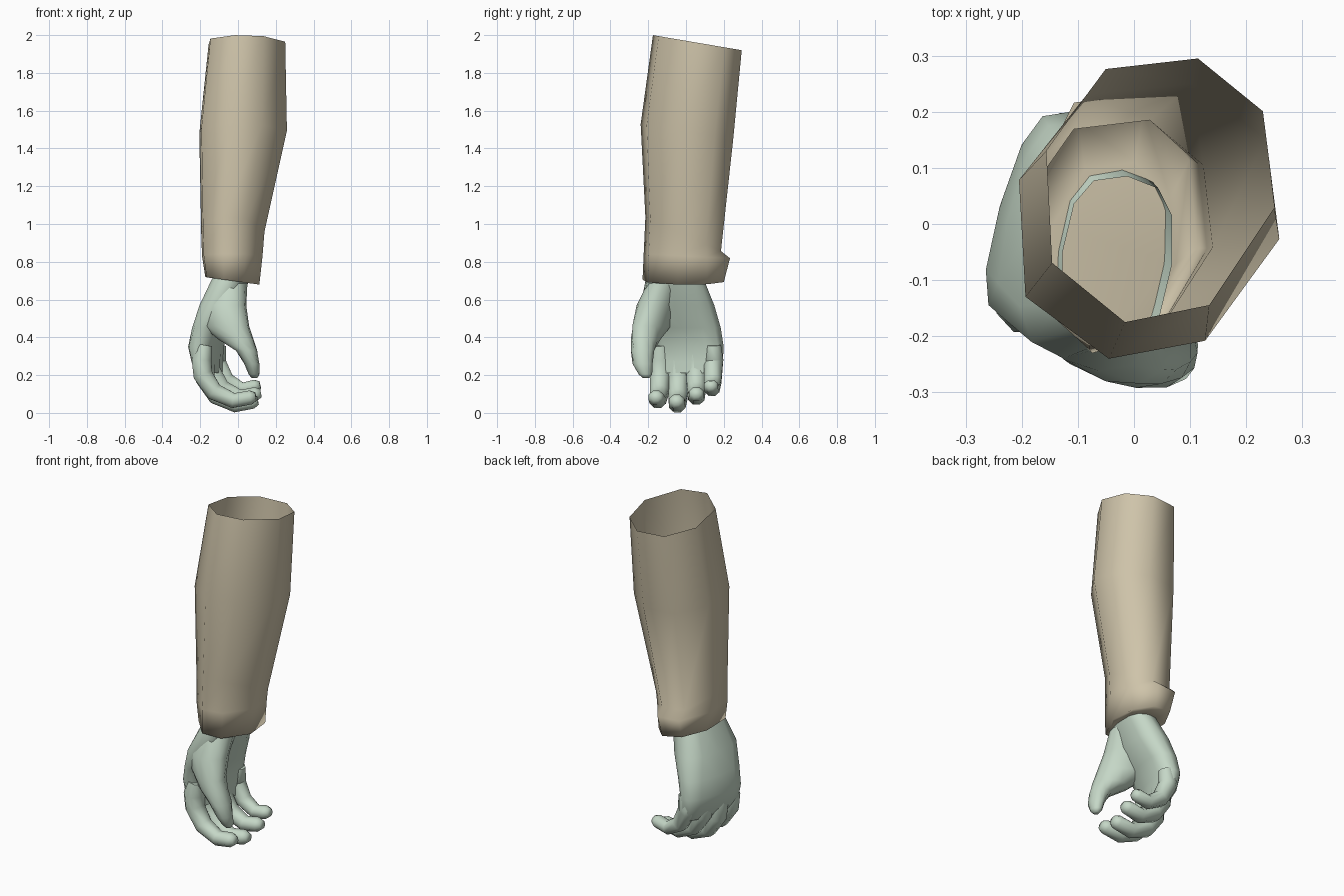
import bpy, bmesh, math
from mathutils import Vector

cube = bpy.data.objects.get("Cube")
if cube:
    bpy.data.objects.remove(cube)


def material(name, rgb):
    m = bpy.data.materials.new(name)
    m.use_nodes = True
    m.diffuse_color = (*rgb, 1)
    m.node_tree.nodes["Principled BSDF"].inputs["Base Color"].default_value = (*rgb, 1)
    return m


CLOTH = material("beige cloth", (0.62, 0.55, 0.40))
SKIN = material("pale green skin", (0.56, 0.68, 0.57))


def loft(name, rings, mat, cap_start=True, sharp=60):
    """Skin a list of equal-length point rings, closed at the far end."""
    bm = bmesh.new()
    loops = [[bm.verts.new(p) for p in ring] for ring in rings]
    n = len(loops[0])
    for a, b in zip(loops, loops[1:]):
        for i in range(n):
            j = (i + 1) % n
            bm.faces.new((a[i], a[j], b[j], b[i]))
    if cap_start:
        bm.faces.new(loops[0])
    bm.faces.new(loops[-1])
    bmesh.ops.recalc_face_normals(bm, faces=bm.faces)
    mesh = bpy.data.meshes.new(name)
    bm.to_mesh(mesh)
    bm.free()
    mesh.materials.append(mat)
    obj = bpy.data.objects.new(name, mesh)
    bpy.context.collection.objects.link(obj)
    bpy.ops.object.select_all(action='DESELECT')
    obj.select_set(True)
    bpy.context.view_layer.objects.active = obj
    bpy.ops.object.shade_smooth_by_angle(angle=math.radians(sharp))


def oval(cx, cy, z, long, short, degrees, power=1.0, sides=12):
    """Level oval ring; a power below one makes it squarer."""
    turn = math.radians(degrees)
    ring = []
    for k in range(sides):
        c, s = math.cos(math.tau * k / sides), math.sin(math.tau * k / sides)
        u = long * math.copysign(abs(c) ** power, c)
        v = short * math.copysign(abs(s) ** power, s)
        ring.append((cx + u * math.cos(turn) - v * math.sin(turn),
                     cy + u * math.sin(turn) + v * math.cos(turn), z))
    return ring


def finger(name, path, sides=8):
    """Tapered limb along (x, y, z, radius) points with a rounded tip."""
    pts = [Vector(p[:3]) for p in path]
    radii = [p[3] for p in path]
    tip_dir = (pts[-1] - pts[-2]).normalized()
    pts.append(pts[-1] + tip_dir * radii[-1] * 0.7)
    radii.append(radii[-1] * 0.6)
    rings = []
    for i, (p, r) in enumerate(zip(pts, radii)):
        t = (pts[min(i + 1, len(pts) - 1)] - pts[max(i - 1, 0)]).normalized()
        u = t.cross(Vector((0, 1, 0))).normalized()
        v = u.cross(t)
        angles = [math.tau * (k + 0.5) / sides for k in range(sides)]
        rings.append([p + u * r * math.cos(a) + v * r * 1.08 * math.sin(a) for a in angles])
    loft(name, rings, SKIN, sharp=75)


# Sleeve: one uneven octagon, placed and scaled per ring, open at the top;
# the cuff bulges out at the back only
OCTAGON = [(-.48, .92), (.33, 1), (.9, .6), (1, -.13), (.43, -.87), (-.31, -1), (-.95, -.55), (-1, .3)]
# centre x, centre y, half x, half y, height at origin, x slope, y slope, back bulge
SLEEVE = [
    (.047, .06, .203, .235, 1.97, 0, -.17, 0),
    (.027, .005, .232, .245, 1.49, 0, -.16, 0),
    (-.027, -.015, .167, .2, .94, 0, -.45, 0),
    (-.03, -.017, .16, .207, .83, 0, -.05, .043),
    (-.03, -.015, .143, .215, .695, -.14, 0, 0),
    (-.035, -.05, .11, .16, .7, -.1, 0, 0),
]
sleeve_rings = []
for cx, cy, hx, hy, z, sx, sy, bulge in SLEEVE:
    ring = [(cx + hx * u, cy + hy * v + (bulge if v > .9 else 0)) for u, v in OCTAGON]
    sleeve_rings.append([(x, y, z + sx * x + sy * y) for x, y in ring])
loft("sleeve", sleeve_rings, CLOTH, cap_start=False, sharp=120)

# Palm: flattened rings leaning back toward the knuckles
PALM = [
    (-.03, -.062, .73, .148, .098, 83),
    (-.095, -.045, .57, .197, .102, 81),
    (-.143, -.008, .45, .197, .084, 77),
    (-.17, .012, .35, .195, .072, 74),
    (-.163, .012, .27, .19, .06, 74),
    (-.147, .01, .21, .17, .042, 74),
]
loft("palm", [oval(*p, power=.75) for p in PALM], SKIN, cap_start=False)

# Thumb: a broad web from the wrist and first knuckle narrowing to the tip
THUMB = [
    (-.04, -.115, .685, .09, .09, -30),
    (-.075, -.155, .57, .125, .1, -30),
    (-.065, -.18, .46, .14, .085, -35),
    (-.012, -.213, .39, .1, .073, -27),
    (.045, -.23, .33, .058, .064, -15),
    (.073, -.23, .26, .04, .053, 0),
    (.085, -.215, .205, .029, .036, 0),
    (.087, -.212, .185, .015, .018, 0),
]
loft("thumb", [oval(*p) for p in THUMB], SKIN)

# Fingers: the same curled path, shifted for each knuckle
# name, knuckle x, knuckle y, tip x, tip y, lift, radius
FINGERS = [
    ("index_finger", -.195, -.135, .09, -.16, .012, .05),
    ("middle_finger", -.182, -.04, .1, -.05, -.01, .051),
    ("ring_finger", -.15, .055, .115, .055, .03, .05),
    ("little_finger", -.115, .145, .11, .132, .072, .046),
]
for name, kx, ky, tx, ty, lift, r in FINGERS:
    span = tx - kx
    curl = [(.06, .36, .9), (.01, .28, 1.15), (.03, .19 + lift, 1.1), (.24, .1 + lift, 1),
            (.6, .053 + lift, .86), (.92, .07 + lift, .8)]
    finger(name, [(kx + span * f, ky + (ty - ky) * f, z, r * s) for f, z, s in curl])
